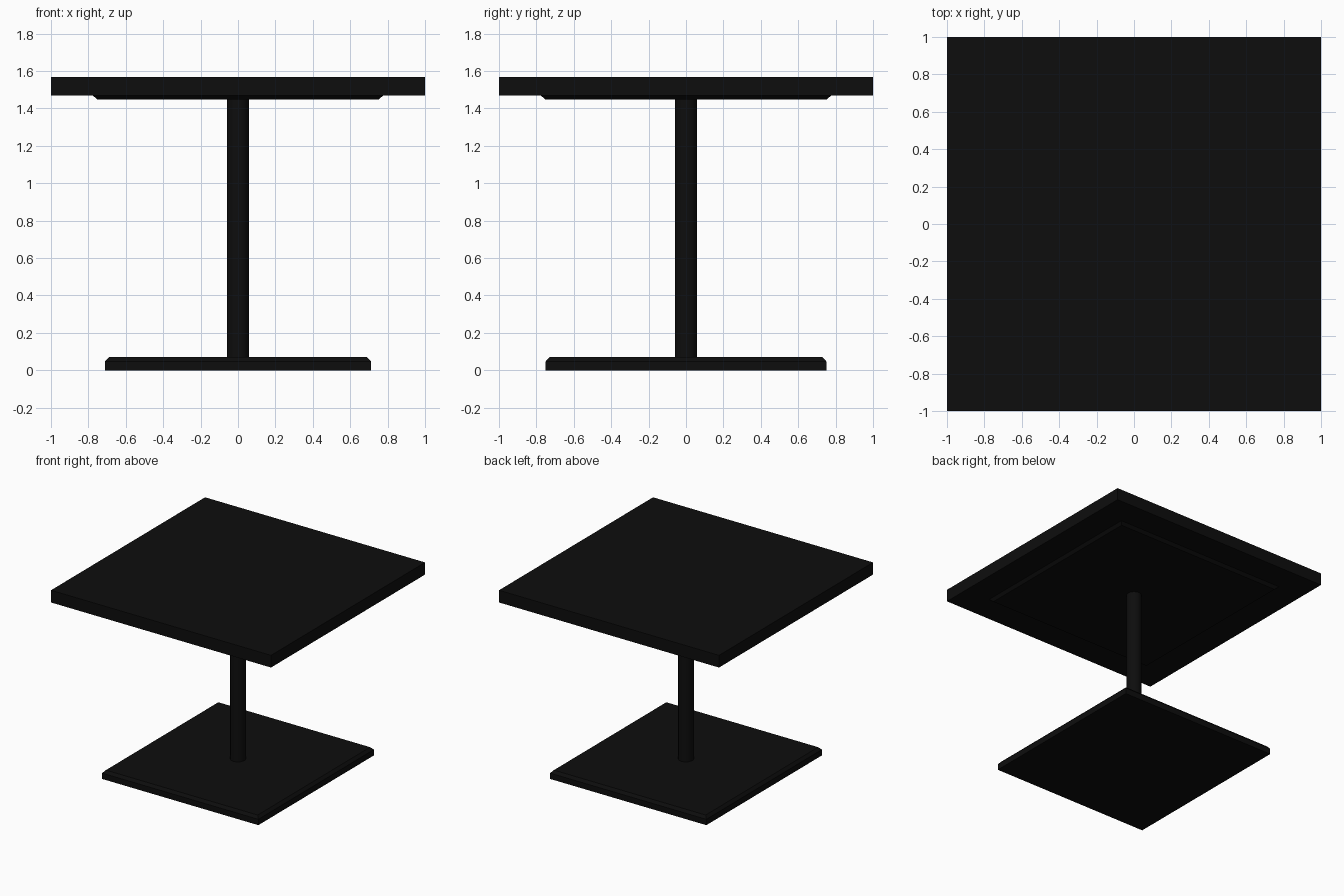
import bpy, bmesh

if "Cube" in bpy.data.objects:
    bpy.data.objects.remove(bpy.data.objects["Cube"])

black = bpy.data.materials.new("matte black")
black.diffuse_color = (0.004, 0.004, 0.004, 1)
black.use_nodes = True
black.node_tree.nodes["Principled BSDF"].inputs["Base Color"].default_value = black.diffuse_color


def slab(name, rings):
    """Rectangular solid lofted through (half_x, half_y, z) rings, bottom to top."""
    bm = bmesh.new()
    loops = [[bm.verts.new((sx * hx, sy * hy, z))
              for sx, sy in ((-1, -1), (1, -1), (1, 1), (-1, 1))]
             for hx, hy, z in rings]
    bm.faces.new(loops[0][::-1])
    bm.faces.new(loops[-1])
    for a, b in zip(loops, loops[1:]):
        for i in range(4):
            j = (i + 1) % 4
            bm.faces.new((a[i], a[j], b[j], b[i]))
    mesh = bpy.data.meshes.new(name)
    bm.to_mesh(mesh)
    bm.free()
    mesh.materials.append(black)
    obj = bpy.data.objects.new(name, mesh)
    bpy.context.collection.objects.link(obj)
    return obj


# Foot plate with chamfered upper edge
slab("base_plate", [(0.71, 0.75, 0), (0.71, 0.75, 0.048), (0.69, 0.73, 0.07)])

# Shallow mounting plate, narrowing downward, and square top
slab("mounting_plate", [(0.752, 0.752, 1.447), (0.775, 0.775, 1.468)])
slab("table_top", [(1, 1, 1.468), (1, 1, 1.568)])

# Round central column
bpy.ops.mesh.primitive_cylinder_add(vertices=32, radius=0.058, depth=1.377,
                                    location=(0, 0, 0.07 + 1.377 / 2))
column = bpy.context.object
column.name = "column"
column.data.materials.append(black)
bpy.ops.object.shade_smooth_by_angle()
